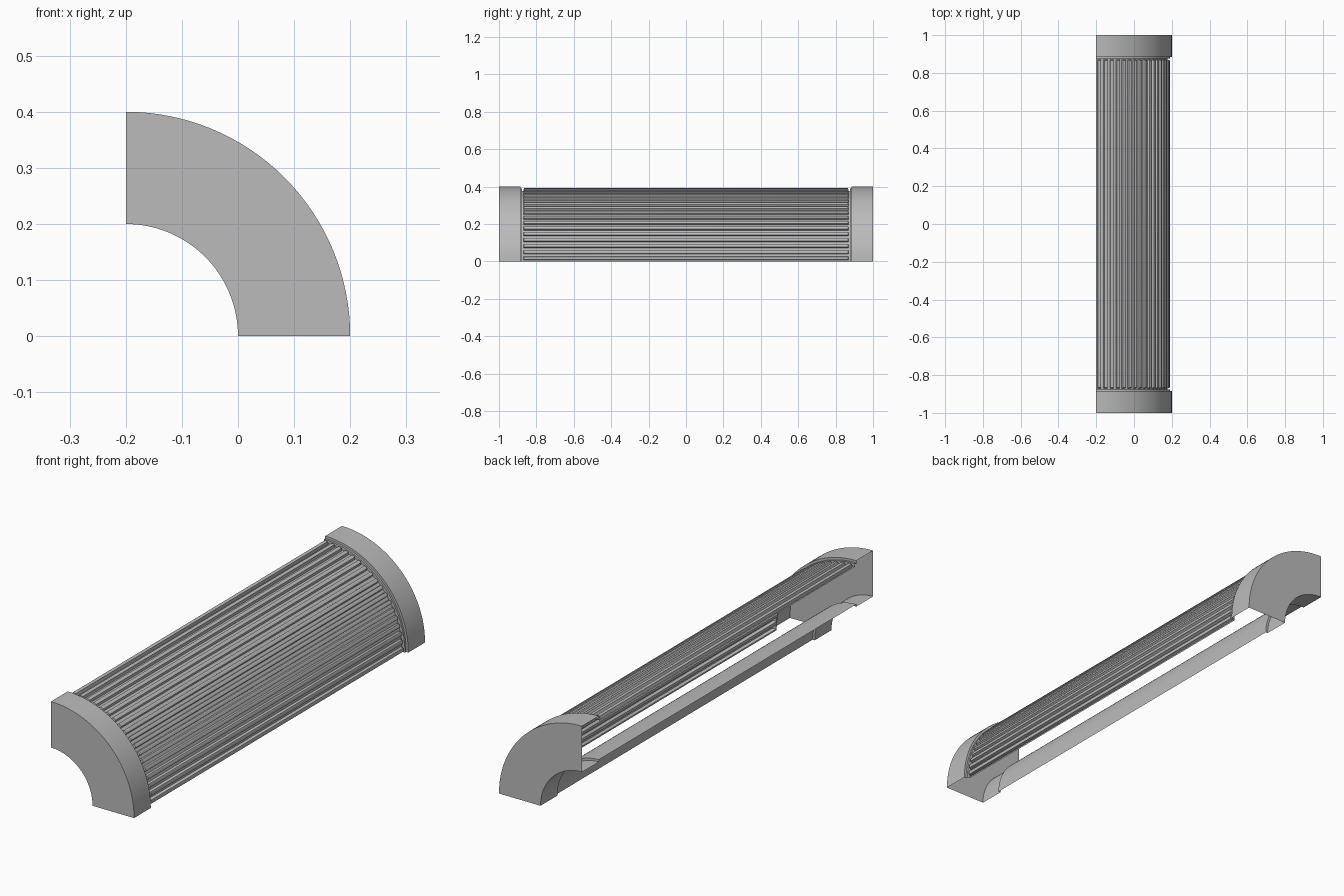
import bpy, bmesh, math

cube = bpy.data.objects.get("Cube")
if cube:
    bpy.data.objects.remove(cube)

AXIS_X = -0.2       # the quarter arc is centred on this line along y
RIBS = 18
grey = bpy.data.materials.new("plain grey")
grey.use_nodes = True
colour = (0.5, 0.5, 0.5, 1)
grey.diffuse_color = colour
grey.node_tree.nodes["Principled BSDF"].inputs["Base Color"].default_value = colour


def sheet(name, rows, flip=False):
    """Skin a grid of (angle, radius, y) rows into an open surface."""
    bm = bmesh.new()
    grid = [[bm.verts.new((AXIS_X + r * math.cos(a), y, r * math.sin(a)))
             for a, r, y in row] for row in rows]
    for r0, r1 in zip(grid, grid[1:]):
        for i in range(len(r0) - 1):
            quad = [r0[i], r0[i + 1], r1[i + 1], r1[i]]
            bm.faces.new(quad[::-1] if flip else quad)
    bmesh.ops.remove_doubles(bm, verts=bm.verts, dist=1e-5)
    mesh = bpy.data.meshes.new(name)
    bm.to_mesh(mesh)
    bm.free()
    mesh.materials.append(grey)
    obj = bpy.data.objects.new(name, mesh)
    bpy.context.collection.objects.link(obj)
    bpy.ops.object.select_all(action="DESELECT")
    obj.select_set(True)
    bpy.context.view_layer.objects.active = obj
    bpy.ops.object.shade_smooth_by_angle(angle=math.radians(30))
    return obj


def revolve(name, profile, flip=False, steps=32):
    """Sweep an open (radius, y) profile through a quarter turn."""
    rows = [[(math.pi / 2 * i / steps, r, y) for r, y in profile]
            for i in range(steps + 1)]
    return sheet(name, rows, flip)


# Hollow end caps: inner band, end plate, outer band and small flanges
for side, name in ((-1, "front_cap"), (1, "back_cap")):
    profile = [(0.21, 0.885), (0.2, 0.885), (0.2, 1), (0.4, 1),
               (0.4, 0.885), (0.385, 0.885)]
    revolve(name, [(r, side * y) for r, y in profile], flip=side > 0)

# Smooth inner shell
revolve("inner_shell", [(0.21, -0.885), (0.21, 0.885)], flip=True)

# Ribbed outer shell: raised ribs that stop just short of the caps
BASE, TOP = 0.377, 0.39
section = []
for i in range(RIBS):
    for t, r in ((0, BASE), (0.2, BASE), (0.27, TOP), (0.5, TOP + 0.002),
                 (0.73, TOP), (0.8, BASE)):
        section.append(((i + t) / RIBS * math.pi / 2, r))
section.append((math.pi / 2, BASE))


def ribs(y):
    return [(a, r, y) for a, r in section]


def flat(y, radius):
    return [(a, radius, y) for a, r in section]


sheet("ribbed_shell", [flat(-0.885, TOP), flat(-0.876, TOP), flat(-0.876, BASE),
                       flat(-0.87, BASE), ribs(-0.866), ribs(0.866),
                       flat(0.87, BASE), flat(0.876, BASE), flat(0.876, TOP),
                       flat(0.885, TOP)], flip=True)
